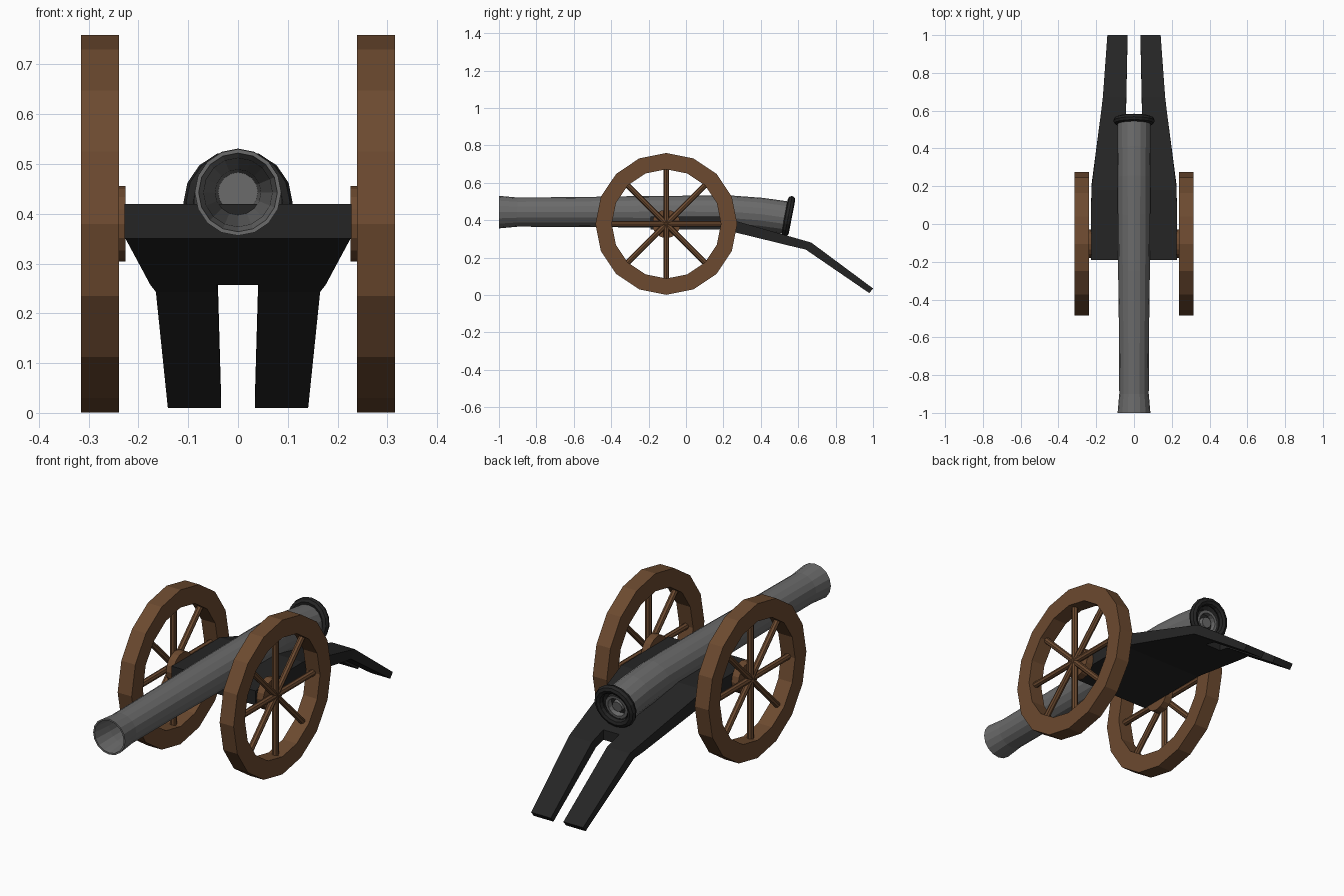
import bpy, bmesh, math
from mathutils import Vector

if "Cube" in bpy.data.objects:
    bpy.data.objects.remove(bpy.data.objects["Cube"])


def material(name, rgb):
    m = bpy.data.materials.new(name)
    m.diffuse_color = (*rgb, 1)
    m.use_nodes = True
    m.node_tree.nodes["Principled BSDF"].inputs["Base Color"].default_value = m.diffuse_color
    return m


WOOD = material("brown wood", (0.15, 0.068, 0.029))
IRON = material("grey iron", (0.145, 0.145, 0.145))
BLACK = material("black iron", (0.018, 0.018, 0.018))


def loft(name, rings, mats, caps=True, closed=False, mat_rule=None):
    """Skin a series of point rings with quads."""
    bm = bmesh.new()
    vr = [[bm.verts.new(p) for p in r] for r in rings]
    n = len(rings[0])
    pairs = list(zip(vr, vr[1:])) + ([(vr[-1], vr[0])] if closed else [])
    for k, (a, b) in enumerate(pairs):
        for i in range(n):
            j = (i + 1) % n
            f = bm.faces.new((a[i], a[j], b[j], b[i]))
            f.material_index = mat_rule(k) if mat_rule else 0
    if caps and not closed:
        bm.faces.new(vr[0])
        bm.faces.new(vr[-1])
    bmesh.ops.recalc_face_normals(bm, faces=bm.faces)
    me = bpy.data.meshes.new(name)
    bm.to_mesh(me)
    bm.free()
    for m in mats:
        me.materials.append(m)
    ob = bpy.data.objects.new(name, me)
    bpy.context.collection.objects.link(ob)
    return ob


def tilted_ring(y, z, r, tilt=0.0, n=16):
    """Circle around the barrel axis, leaning back by tilt degrees."""
    t = math.radians(tilt)
    out = []
    for i in range(n):
        a = 2 * math.pi * i / n
        v = r * math.cos(a)
        out.append((r * math.sin(a), y + v * math.sin(t), z + v * math.cos(t)))
    return out


def wheel_ring(x, r, n=16):
    return [(x, WY + r * math.sin(2 * math.pi * i / n), WZ + r * math.cos(2 * math.pi * i / n))
            for i in range(n)]


# Barrel: breech face with stepped rings, bent tube, flared muzzle, tapered bore
TILT = 11
barrel = [
    (0.535, 0.413, 0.026, TILT), (0.515, 0.417, 0.028, TILT),
    (0.515, 0.417, 0.044, TILT), (0.540, 0.412, 0.046, TILT),
    (0.540, 0.412, 0.060, TILT), (0.525, 0.415, 0.064, TILT),
    (0.535, 0.413, 0.088, TILT), (0.40, 0.432, 0.088, 8), (0.25, 0.444, 0.087, 4),
    (0.05, 0.445, 0.086, 0), (-0.25, 0.445, 0.084, 0), (-0.55, 0.444, 0.080, 0),
    (-0.90, 0.443, 0.078, 0), (-1.0, 0.443, 0.087, 0),
    (-1.0, 0.443, 0.079, 0), (-0.90, 0.443, 0.069, 0), (-0.19, 0.443, 0.046, 0),
    (0.05, 0.443, 0.040, 0),
]
loft("barrel", [tilted_ring(*b) for b in barrel], [IRON, BLACK],
     mat_rule=lambda k: 1 if k in (1, 4, 5) else 0)

# Breech ring
ring = []
t = math.radians(TILT)
for i in range(8):
    a = 2 * math.pi * i / 8
    d = 0.020 * math.cos(a)
    ring.append(tilted_ring(0.547 + d * math.cos(t), 0.421 - d * math.sin(t),
                            0.090 + 0.020 * math.sin(a), TILT))
loft("breech_ring", ring, [BLACK], closed=True)

# Carriage bed: stations of top y, z / bottom y, z / outer half width
stations = [
    (-0.19, 0.42, -0.19, 0.35, 0.228),
    (0.18, 0.42, 0.20, 0.35, 0.226),
    (0.58, 0.306, 0.58, 0.257, 0.176),
    (0.67, 0.280, 0.64, 0.243, 0.165),
    (1.00, 0.035, 0.98, 0.010, 0.141),
]


def section(s, x0, x1):
    ty, tz, by, bz, _ = s
    return [(x0, ty, tz), (x1, ty, tz), (x1, by, bz), (x0, by, bz)]


loft("carriage_bed", [section(s, -s[4], s[4]) for s in stations[:3]], [BLACK])

# Two trail legs with a slot between them
for side, label in ((1, "right"), (-1, "left")):
    loft("trail_leg_" + label,
         [section(s, side * xi, side * s[4])
          for s, xi in zip(stations[2:], (0.043, 0.041, 0.034))], [BLACK])

# Wheels: rim, hub and eight spokes on each side
WY, WZ = -0.105, 0.38
for side, label in ((1, "right"), (-1, "left")):
    loft("wheel_rim_" + label,
         [wheel_ring(side * x, r) for x, r in
          ((0.239, 0.292), (0.239, 0.379), (0.315, 0.379), (0.315, 0.292))],
         [WOOD], closed=True)
    loft("wheel_hub_" + label,
         [wheel_ring(side * x, 0.076) for x in (0.226, 0.264)], [WOOD])
    for k in range(8):
        a = k * math.pi / 4
        out = Vector((0, math.sin(a), math.cos(a)))
        across = Vector((0, math.cos(a), -math.sin(a)))
        rings = []
        for d in (0.0, 0.30):
            c = Vector((side * 0.277, WY, WZ)) + out * d
            rings.append([c + 0.015 * (math.cos(b) * across + math.sin(b) * Vector((1, 0, 0)))
                          for b in (i * math.pi / 4 for i in range(8))])
        loft(f"wheel_spoke_{label}_{k + 1}", rings, [WOOD])
